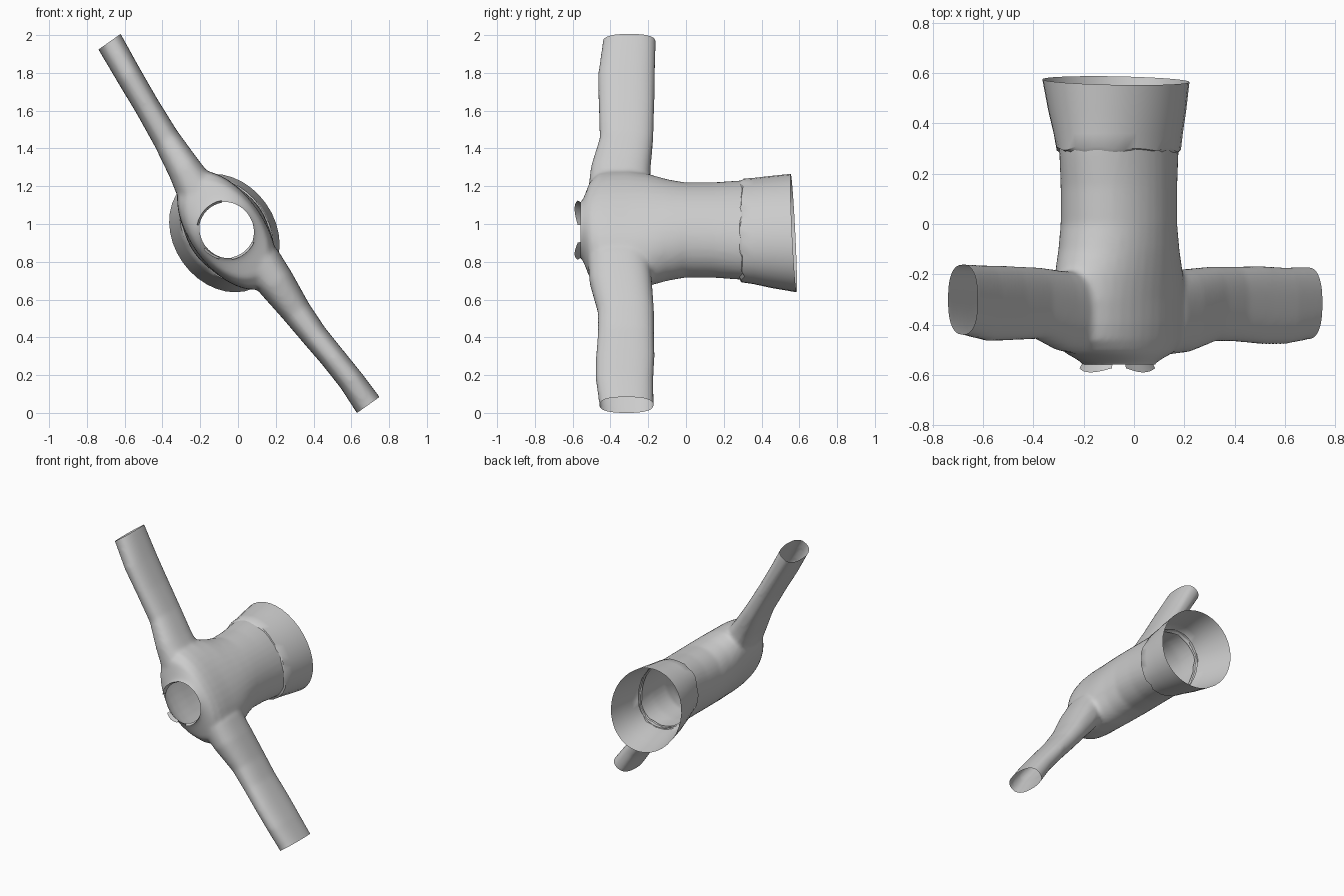
import bpy, bmesh, random
from math import cos, sin, pi, radians, tau, copysign
from mathutils import Vector

if "Cube" in bpy.data.objects:
    bpy.data.objects.remove(bpy.data.objects["Cube"])

random.seed(4)
U = Vector((-0.577, 0, 0.816)).normalized()   # direction of the two arms
V = Vector((U.z, 0, -U.x))                    # across the arms
Y = Vector((0, 1, 0))


def ring(c, ax, ay, a, b, n=40, p=2.0):
    """Superellipse section centred on c."""
    pts = []
    for i in range(n):
        t = tau * i / n
        x = copysign(abs(cos(t)) ** (2 / p), cos(t))
        y = copysign(abs(sin(t)) ** (2 / p), sin(t))
        pts.append(Vector(c) + ax * a * x + ay * b * y)
    return pts


def loft(name, rings, caps=False, closed=True):
    bm = bmesh.new()
    rows = [[bm.verts.new(p) for p in r] for r in rings]
    n = len(rows[0])
    for r0, r1 in zip(rows, rows[1:]):
        for i in range(n if closed else n - 1):
            j = (i + 1) % n
            bm.faces.new((r0[i], r0[j], r1[j], r1[i]))
    if caps:
        bm.faces.new(rows[0])
        bm.faces.new(rows[-1])
    bmesh.ops.recalc_face_normals(bm, faces=bm.faces)
    me = bpy.data.meshes.new(name)
    bm.to_mesh(me)
    bm.free()
    ob = bpy.data.objects.new(name, me)
    bpy.context.collection.objects.link(ob)
    return ob


def smooth(ob, angle=40):
    bpy.ops.object.select_all(action='DESELECT')
    ob.select_set(True)
    bpy.context.view_layer.objects.active = ob
    bpy.ops.object.shade_smooth_by_angle(angle=radians(angle))


# Main tube along y: y, half size along arms, half size across
profile = [(0.38, .290, .209), (0.28, .285, .209), (0.15, .272, .209), (0.0, .270, .210),
           (-0.1, .295, .208), (-0.2, .335, .203), (-0.3, .36, .197), (-0.4, .36, .195),
           (-0.46, .345, .19), (-0.51, .285, .178), (-0.54, .185, .155),
           (-0.56, .140, .135), (-0.64, .137, .132)]
body = loft("body", [ring((-0.06, y, 0.968), U, V, a, b) for y, a, b in profile], caps=True)

# Arms: x, z, y centre, half depth in y, half thickness
upper = [(-.73, 2.036, -.30, .14, .072), (-.68, 1.965, -.30, .14, .072),
         (-.58, 1.79, -.315, .15, .069), (-.48, 1.62, -.315, .147, .067),
         (-.38, 1.45, -.315, .142, .072), (-.29, 1.30, -.345, .158, .088),
         (-.21, 1.16, -.355, .165, .11), (-.11, 1.03, -.34, .13, .11)]
lower = [(.735, -.02, -.315, .144, .073), (.685, .048, -.315, .144, .073),
         (.60, .17, -.325, .152, .068), (.50, .295, -.322, .155, .067),
         (.40, .415, -.318, .149, .070), (.31, .535, -.318, .149, .079),
         (.20, .69, -.345, .165, .10), (.12, .80, -.355, .165, .11), (.0, .9, -.34, .13, .11)]
arms = [loft(n, [ring((x, y, z), Y, V, d, t, p=2.5) for x, z, y, d, t in pts], caps=True)
        for n, pts in (("upper_arm", upper), ("lower_arm", lower))]

# Blend the arms into the tube
for arm in arms:
    m = body.modifiers.new("join", 'BOOLEAN')
    m.operation, m.object, m.solver = 'UNION', arm, 'EXACT'
m = body.modifiers.new("remesh", 'REMESH')
m.mode, m.voxel_size = 'VOXEL', 0.014
m = body.modifiers.new("relax", 'SMOOTH')
m.factor, m.iterations = 0.5, 5
dg = bpy.context.evaluated_depsgraph_get()
bm = bmesh.new()
bm.from_mesh(bpy.data.meshes.new_from_object(body.evaluated_get(dg)))

# Slice off every end so the shell is open
for co, no in (((-.68, 0, 1.965), U), ((.691, 0, .043), -U),
               ((0, .31, 0), Y), ((0, -.558, 0), -Y)):
    geom = bm.verts[:] + bm.edges[:] + bm.faces[:]
    bmesh.ops.bisect_plane(bm, geom=geom, plane_co=co, plane_no=no, clear_outer=True)
body.modifiers.clear()
bm.to_mesh(body.data)
bm.free()
for arm in arms:
    bpy.data.objects.remove(arm)
smooth(body)

# Flared collar with a ragged inner lip and a slightly slanted mouth
rows = []
for y, a, b in ((.285, .275, .200), (.30, .299, .218), (.36, .304, .230),
                (.45, .317, .250), (.57, .333, .270)):
    r = ring((-.06 - .012 * (y - .3) / .27, y, .966 - .014 * (y - .3) / .27), U, V, a, b, n=36)
    for p in r:
        if y > .5:
            p.y += -.03 * (p.x + .07) - .055 * (p.z - .95)
        elif y < .31:
            p.y += random.uniform(-.012, .01)
    rows.append(r)
smooth(loft("collar", rows))


# Torn flaps around the front opening
def flap(name, a0, a1, reach):
    rows = []
    for k in range(4):
        f = k / 3
        row = []
        for i in range(9):
            t = radians(a0 + (a1 - a0) * i / 8)
            rad = .147 + .012 * f
            y = -.553 - reach * f * (0.55 + 0.45 * sin(pi * i / 8))
            row.append(Vector((-.06 + rad * cos(t), y, .968 + rad * sin(t))))
        rows.append(row)
    smooth(loft(name, rows, closed=False))


flap("upper_flap", 100, 170, .037)
flap("lower_flap", -80, -25, .037)
flap("lower_left_flap", -140, -105, .03)
